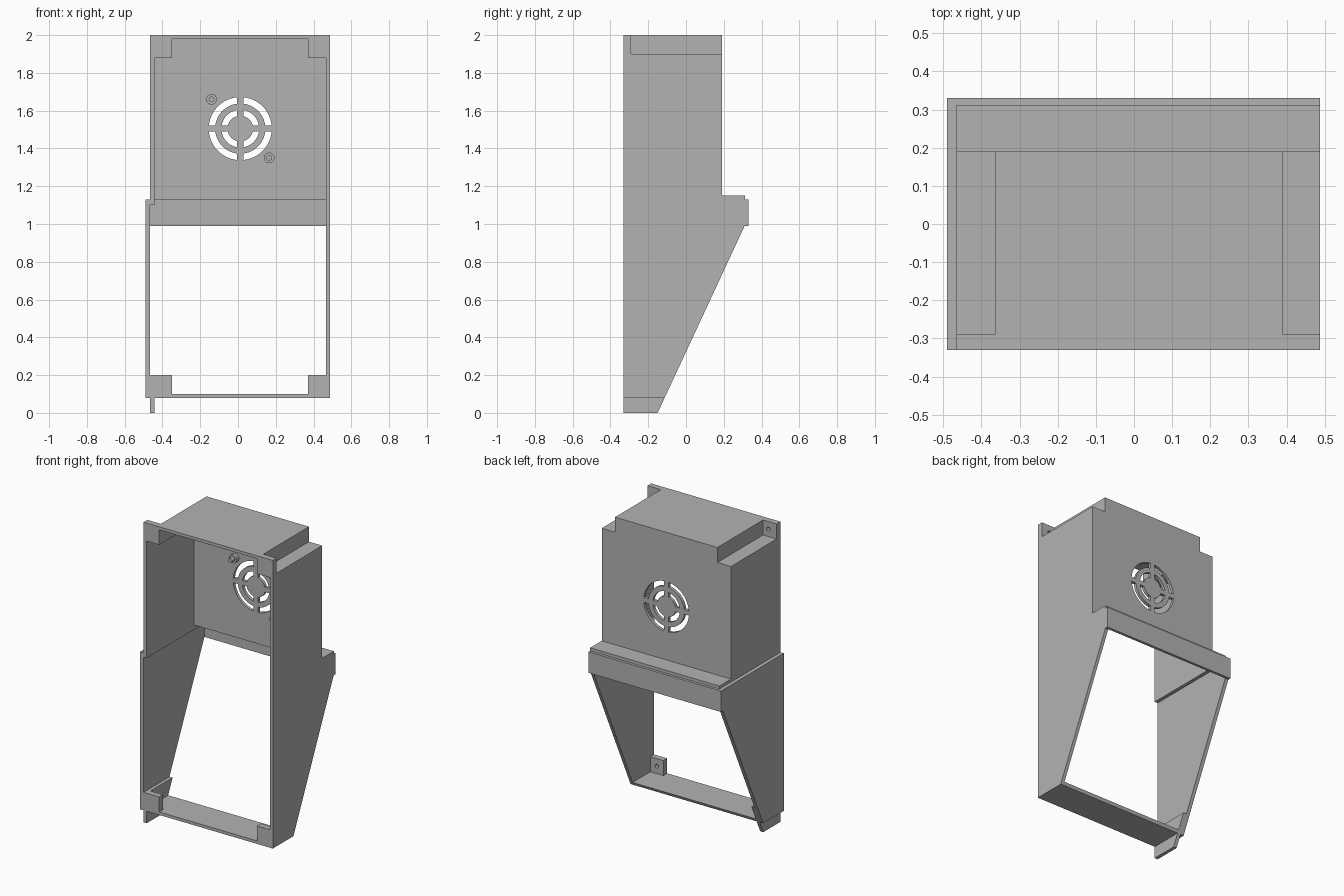
import bpy, bmesh, math
from mathutils import Vector

if "Cube" in bpy.data.objects:
    bpy.data.objects.remove(bpy.data.objects["Cube"])

mat = bpy.data.materials.new("grey plastic")
mat.diffuse_color = (0.45, 0.45, 0.45, 1)
mat.use_nodes = True
mat.node_tree.nodes["Principled BSDF"].inputs["Base Color"].default_value = mat.diffuse_color


def add_prism(bm, pts, axis, lo, hi):
    """Extrude a 2D outline along x (y,z), y (x,z) or z (x,y)."""
    def place(a, b, t):
        return {"x": (t, a, b), "y": (a, t, b), "z": (a, b, t)}[axis]
    low = [bm.verts.new(place(a, b, lo)) for a, b in pts]
    high = [bm.verts.new(place(a, b, hi)) for a, b in pts]
    bm.faces.new(low)
    bm.faces.new(high)
    for i in range(len(pts)):
        j = (i + 1) % len(pts)
        bm.faces.new((low[i], low[j], high[j], high[i]))


def make(name, prisms):
    bm = bmesh.new()
    for p in prisms:
        add_prism(bm, *p)
    bmesh.ops.recalc_face_normals(bm, faces=bm.faces)
    me = bpy.data.meshes.new(name)
    bm.to_mesh(me)
    bm.free()
    me.materials.append(mat)
    ob = bpy.data.objects.new(name, me)
    bpy.context.collection.objects.link(ob)
    return ob


def box(name, x0, x1, y0, y1, z0, z1):
    return make(name, [([(x0, z0), (x1, z0), (x1, z1), (x0, z1)], "y", y0, y1)])


def circle(cx, cz, r, n=24):
    return [(cx + r * math.cos(2 * math.pi * i / n),
             cz + r * math.sin(2 * math.pi * i / n)) for i in range(n)]


def cut(ob, prisms):
    cutter = make("cutter", prisms)
    cutter.hide_render = True
    mod = ob.modifiers.new("cut", "BOOLEAN")
    mod.operation = "DIFFERENCE"
    mod.solver = "EXACT"
    mod.object = cutter
    bpy.context.view_layer.objects.active = ob
    bpy.ops.object.modifier_apply(modifier=mod.name)
    bpy.data.objects.remove(cutter, do_unlink=True)


F, B, BAND = -0.33, 0.19, 0.312         # front, back of upper box, inside of band
XL, XR = -0.442, 0.466                  # inner faces of the side walls
OL, OR = -0.49, 0.488                   # outer faces


def slope(z):
    return -0.15 + z * 0.465


# side walls
upper = [(BAND, 1.15), (B, 1.15), (B, 1.9), (-0.29, 1.9), (-0.29, 2), (F, 2)]
lower = [(F, 0.08), (slope(0.08), 0.08), (slope(0.99), 0.99), (BAND, 0.99)]
make("right_wall", [(lower + upper, "x", XR, OR)])
make("left_lower_wall", [(lower + [(BAND, 1.13), (F, 1.13)], "x", OL, -0.465)])
make("left_upper_wall", [([(F, 1.1), (BAND, 1.1)] + upper, "x", -0.465, XL)])
make("left_bottom_tab", [([(F, 0), (slope(0), 0), (slope(0.2), 0.2), (F, 0.2)],
                          "x", -0.465, XL)])

# floor, back band and ledge
make("floor", [([(F, 0.08), (slope(0.08), 0.08), (slope(0.1), 0.1), (F, 0.1)],
                "x", -0.465, XR)])
box("back_band", OL, OR, BAND, 0.33, 0.99, 1.13)
box("ledge", XL, XR, B, BAND, 1.13, 1.15)

# back wall with notched top corners and fan grille
back = make("back_wall", [([(XL, 1.13), (XR, 1.13), (XR, 1.9), (0.39, 1.9), (0.39, 2),
                            (-0.365, 2), (-0.365, 1.9), (XL, 1.9)], "y", 0.17, B)])
CX, CZ, H = 0.012, 1.505, 0.016
slots = []
for r0, r1 in ((0.068, 0.1), (0.133, 0.167)):
    for q in range(4):
        pts = []
        for r, order in ((r0, range(13)), (r1, range(12, -1, -1))):
            a0 = math.asin(H / r)
            for i in order:
                a = q * math.pi / 2 + a0 + (math.pi / 2 - 2 * a0) * i / 12
                pts.append((CX + r * math.cos(a), CZ + r * math.sin(a)))
        slots.append((pts, "y", 0.1, 0.25))
cut(back, slots)

# fan mounting posts
for i, (x, z) in enumerate(((-0.14, 1.66), (0.165, 1.35))):
    make(f"fan_post_{i}", [(circle(x, z, 0.028), "y", 0.145, 0.17),
                           (circle(x, z, 0.015), "y", 0.115, 0.145)])

# top panel and corner pockets
box("top_panel", -0.365, 0.39, F, 0.17, 1.98, 2)
for side, wall, outer, inner in (("left", XL, -0.365, -0.35), ("right", XR, 0.39, 0.37)):
    a, b = sorted((wall, outer))
    c, d = sorted((outer, inner))
    box(side + "_pocket_floor", a, b, F, 0.17, 1.88, 1.9)
    box(side + "_pocket_side", c, d, F, 0.17, 1.88, 1.98)
    top = box(side + "_top_lug", a, b, F, -0.29, 1.9, 2)
    cut(top, [(circle((a + b) / 2, 1.95, 0.013), "y", -0.315, -0.25)])
    # lower screw lugs
    a, b = sorted((wall, inner))
    low = box(side + "_bottom_lug", a, b, F, -0.29, 0.1, 0.2)
    cut(low, [(circle((a + b) / 2, 0.15, 0.013), "y", -0.315, -0.25)])
